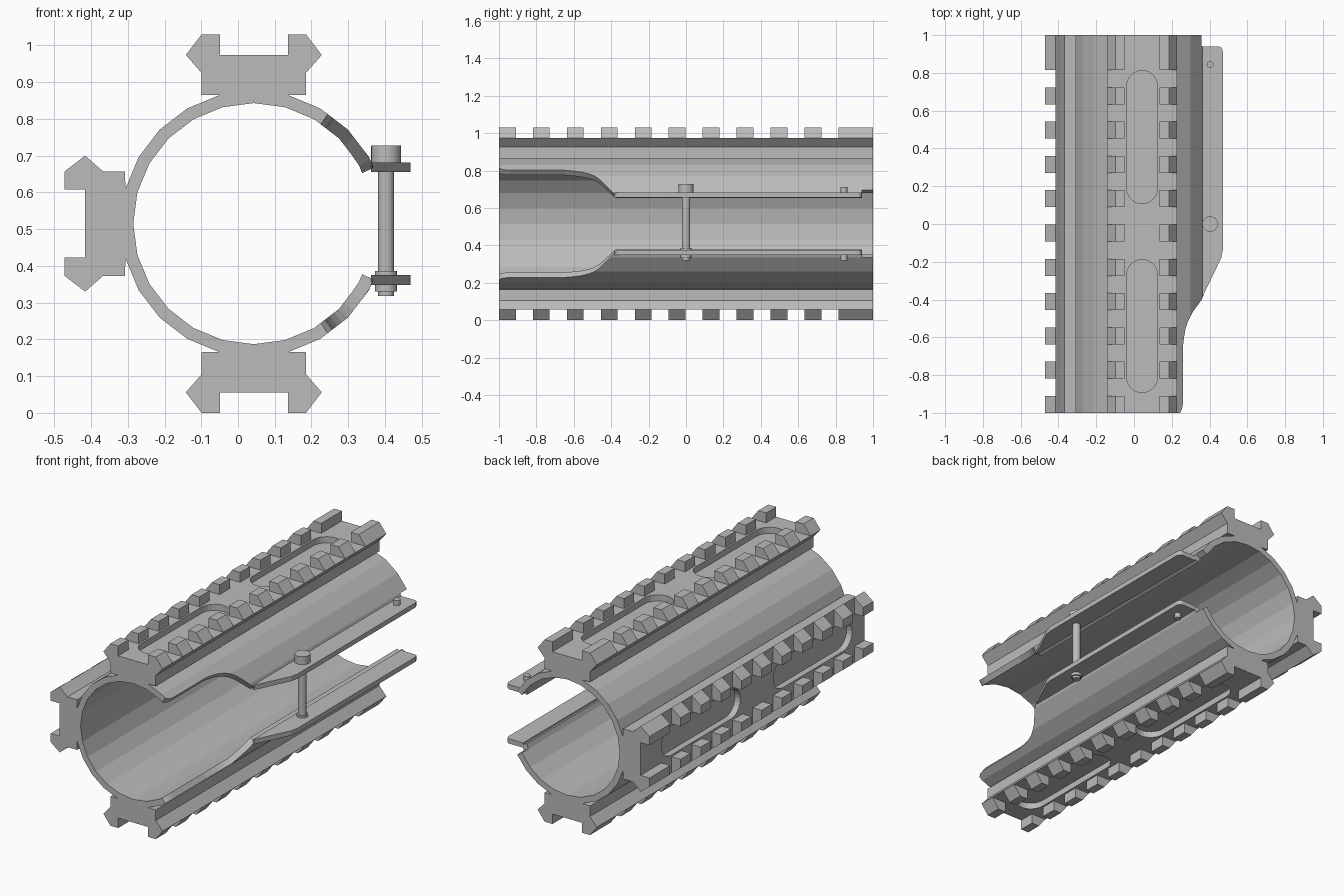
import bpy
import bmesh
from math import sin, cos, pi, radians
from mathutils import Matrix, Vector

if "Cube" in bpy.data.objects:
    bpy.data.objects.remove(bpy.data.objects["Cube"])

CX, CZ = 0.043, 0.515        # tube axis
R_IN, R_OUT = 0.328, 0.362

grey = bpy.data.materials.new("satin grey")
COLOUR = (0.5, 0.5, 0.5, 1)
grey.use_nodes = True
grey.diffuse_color = COLOUR
grey.node_tree.nodes["Principled BSDF"].inputs["Base Color"].default_value = COLOUR


def finish(bm, name):
    bmesh.ops.recalc_face_normals(bm, faces=bm.faces)
    mesh = bpy.data.meshes.new(name)
    bm.to_mesh(mesh)
    bm.free()
    mesh.materials.append(grey)
    obj = bpy.data.objects.new(name, mesh)
    bpy.context.collection.objects.link(obj)
    return obj


def prism(bm, points, direction):
    """Extrude a closed outline along a direction."""
    face = bm.faces.new([bm.verts.new(p) for p in points])
    new = bmesh.ops.extrude_face_region(bm, geom=[face])["geom"]
    verts = [g for g in new if isinstance(g, bmesh.types.BMVert)]
    bmesh.ops.translate(bm, verts=verts, vec=Vector(direction))


# Faceted tube, open on one side; the opening angle changes along its length
def facet_point(radius, deg, y):
    r = radius * cos(radians(7.5)) / cos(radians(deg % 15 - 7.5))
    return (CX + r * cos(radians(deg)), y, CZ + r * sin(radians(deg)))


def tube_loop(bm, y, opening):
    steps = [max(opening, 15 * k) for k in range(1, 13)]
    angles = steps + [360 - a for a in reversed(steps[:-1])]
    inner = [bm.verts.new(facet_point(R_IN, a, y)) for a in angles]
    outer = [bm.verts.new(facet_point(R_OUT, a, y)) for a in angles]
    return inner, outer


STATIONS = [(-1, 56), (-0.98, 54), (-0.95, 53), (-0.65, 53), (-0.6, 51.8),
            (-0.56, 50.5), (-0.52, 48), (-0.49, 45), (-0.46, 41), (-0.43, 35),
            (-0.4, 29), (-0.375, 25), (0.94, 25), (0.942, 30), (1, 30)]
bm = bmesh.new()
loops = [tube_loop(bm, y, a) for y, a in STATIONS]
n = len(loops[0][0])
for (in_a, out_a), (in_b, out_b) in zip(loops, loops[1:]):
    for i in range(n - 1):
        bm.faces.new((in_a[i], in_a[i + 1], in_b[i + 1], in_b[i]))
        bm.faces.new((out_a[i], out_b[i], out_b[i + 1], out_a[i + 1]))
    for i in (0, n - 1):
        bm.faces.new((in_a[i], in_b[i], out_b[i], out_a[i]))
for inner, outer in (loops[0], loops[-1]):
    for i in range(n - 1):
        bm.faces.new((inner[i], outer[i], outer[i + 1], inner[i + 1]))
bmesh.ops.remove_doubles(bm, verts=bm.verts, dist=0.0002)
bmesh.ops.dissolve_degenerate(bm, edges=bm.edges, dist=0.0002)
finish(bm, "split_tube")

# Rail body: profile around the tube axis, seated on the tube facets
half = [(R_OUT * sin(pi / 12), R_OUT * cos(pi / 12)), (0.142, 0.35),
        (0.142, 0.41), (0.185, 0.459)]
profile = [(0, R_OUT)] + half + [(-x, z) for x, z in reversed(half)]
bm = bmesh.new()
prism(bm, [(x, -1, z) for x, z in profile], (0, 2, 0))
rail = finish(bm, "top_rail")

# Two round-ended pockets in the rail face
bm = bmesh.new()
for y0, y1 in ((-0.81, -0.27), (0.19, 0.73)):
    outline = []
    for i in range(26):
        a = pi * (i if i < 13 else i - 1) / 12
        outline.append((0.082 * cos(a), (y1 if i < 13 else y0) + 0.082 * sin(a), 0.424))
    prism(bm, outline, (0, 0, 0.1))
cutter = finish(bm, "pocket_cutter")
cutter.hide_render = True
mod = rail.modifiers.new("pockets", 'BOOLEAN')
mod.operation = 'DIFFERENCE'
mod.solver = 'EXACT'
mod.object = cutter
bpy.context.view_layer.objects.active = rail
bpy.ops.object.modifier_apply(modifier=mod.name)
bpy.data.objects.remove(cutter)

# Two rows of teeth, the last tooth being longer
bm = bmesh.new()
for i in range(11):
    y = -1 + 0.1815 * i
    length = 0.09 if i < 10 else 1 - y
    for s in (-1, 1):
        tooth = [(0.0925, 0.459), (0.185, 0.459), (0.142, 0.515), (0.0925, 0.515)]
        prism(bm, [(s * x, y, z) for x, z in tooth], (0, length, 0))
teeth = finish(bm, "top_rail_teeth")

# Place the rail on the top, left and bottom
for side, angle in (("top", 0), ("right", -90), ("bottom", 180)):
    for source, part in ((rail, "rail"), (teeth, "rail_teeth")):
        obj = source
        if angle:
            obj = bpy.data.objects.new(side + "_" + part, source.data)
            bpy.context.collection.objects.link(obj)
        obj.matrix_world = (Matrix.Translation((CX, 0, CZ))
                            @ Matrix.Rotation(radians(angle), 4, 'Y'))

# Clamp flanges along the opening
flange = [(0.362, -0.385), (0.375, -0.36), (0.462, -0.18), (0.47, -0.14)]
for i in range(5):
    a = pi / 8 * i
    flange.append((0.445 + 0.025 * cos(a), 0.915 + 0.025 * sin(a)))
flange.append((0.362, 0.94))
for name, z in (("upper_flange", 0.655), ("lower_flange", 0.348)):
    bm = bmesh.new()
    prism(bm, [(x, y, z) for x, y in flange], (0, 0, 0.027))
    finish(bm, name)


# Clamp bolt, nut and small pins
def cylinder(name, y, radius, z0, z1):
    bpy.ops.mesh.primitive_cylinder_add(vertices=24, radius=radius, depth=z1 - z0,
                                        location=(0.403, y, (z0 + z1) / 2))
    obj = bpy.context.object
    obj.name = name
    obj.data.materials.append(grey)
    bpy.ops.object.shade_smooth_by_angle(angle=radians(35))


cylinder("bolt_head", 0, 0.041, 0.68, 0.727)
cylinder("bolt_shaft", 0, 0.022, 0.318, 0.69)
cylinder("bolt_collar", 0, 0.03, 0.37, 0.386)
cylinder("bolt_nut", 0, 0.03, 0.331, 0.35)
cylinder("upper_pin", 0.845, 0.018, 0.67, 0.712)
cylinder("lower_pin", 0.845, 0.018, 0.32, 0.36)
